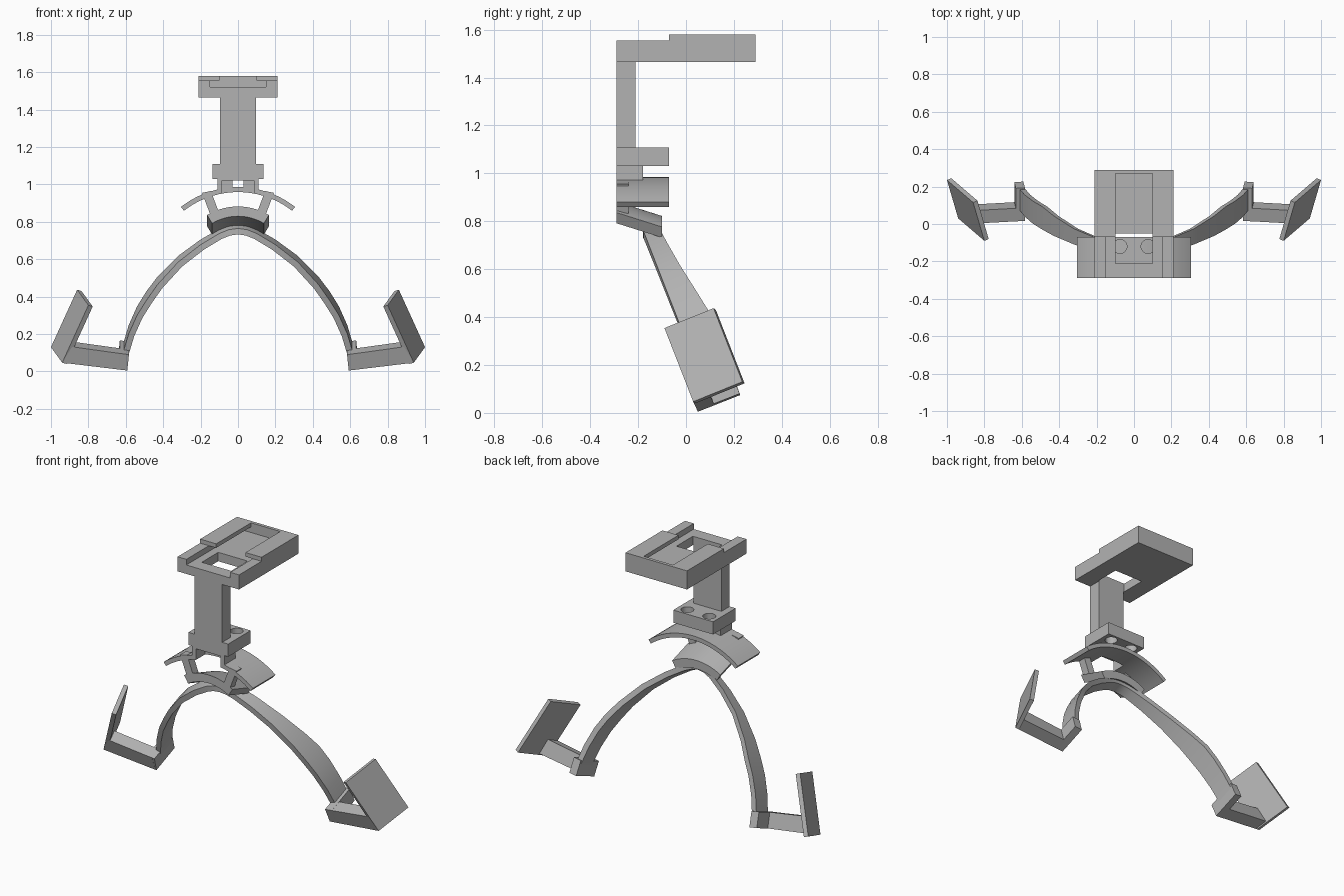
import bpy, bmesh, math
from mathutils import Vector

old = bpy.data.objects.get("Cube")
if old:
    bpy.data.objects.remove(old, do_unlink=True)

grey = bpy.data.materials.new("plain grey")
grey.use_nodes = True
colour = (0.45, 0.45, 0.45, 1)
grey.diffuse_color = colour
grey.node_tree.nodes["Principled BSDF"].inputs["Base Color"].default_value = colour


def finish(name, bm, smooth=False):
    bmesh.ops.recalc_face_normals(bm, faces=bm.faces)
    mesh = bpy.data.meshes.new(name)
    bm.to_mesh(mesh)
    bm.free()
    mesh.materials.append(grey)
    ob = bpy.data.objects.new(name, mesh)
    bpy.context.collection.objects.link(ob)
    if smooth:
        bpy.ops.object.select_all(action='DESELECT')
        ob.select_set(True)
        bpy.context.view_layer.objects.active = ob
        bpy.ops.object.shade_smooth_by_angle(angle=math.radians(30))
    return ob


def prism(name, points, vec, smooth=False):
    """Polygon extruded along a vector."""
    bm = bmesh.new()
    face = bm.faces.new([bm.verts.new(p) for p in points])
    new = bmesh.ops.extrude_face_region(bm, geom=[face], use_keep_orig=True)["geom"]
    bmesh.ops.translate(bm, vec=vec, verts=[v for v in new if isinstance(v, bmesh.types.BMVert)])
    return finish(name, bm, smooth)


def box(name, x0, x1, y0, y1, z0, z1):
    return prism(name, [(x0, y0, z0), (x1, y0, z0), (x1, y0, z1), (x0, y0, z1)], (0, y1 - y0, 0))


def cylinder(name, x, y, z0, z1, r):
    ring = [math.tau * i / 32 for i in range(32)]
    return prism(name, [(x + r * math.cos(a), y + r * math.sin(a), z0) for a in ring], (0, 0, z1 - z0))


def cut(ob, cutters):
    """Subtract the cutters, bake the result and drop the cutters."""
    for c in cutters:
        c.hide_render = True
        m = ob.modifiers.new("cut", 'BOOLEAN')
        m.operation, m.solver, m.object = 'DIFFERENCE', 'EXACT', c
    dg = bpy.context.evaluated_depsgraph_get()
    mesh = bpy.data.meshes.new_from_object(ob.evaluated_get(dg))
    ob.modifiers.clear()
    ob.data = mesh
    for c in cutters:
        bpy.data.objects.remove(c, do_unlink=True)


def arch(half, crown, radius, thick, y, n=24):
    """Closed outline of a curved strip in the xz plane."""
    a = math.asin(half / radius)
    angles = [a * (2 * i / n - 1) for i in range(n + 1)]

    def row(r):
        return [(r * math.sin(t), y, crown - radius + r * math.cos(t)) for t in angles]
    return row(radius) + row(radius - thick)[::-1]


FRONT = -0.29

# Top tray: stepped block with an undercut slot and a window
tray = prism("top_tray", [(-0.21, FRONT, 1.465), (-0.21, 0.29, 1.465), (-0.21, 0.29, 1.58),
                          (-0.21, -0.07, 1.58), (-0.21, -0.07, 1.555), (-0.21, FRONT, 1.555)], (0.42, 0, 0))
cut(tray, [box("slot_front", -0.15, 0.15, -0.4, -0.07, 1.52, 1.7),
           box("slot_under_lips", -0.15, 0.15, -0.1, 0.27, 1.52, 1.555),
           box("slot_opening", -0.1, 0.1, -0.12, 0.27, 1.53, 1.7),
           box("window", -0.1, 0.1, -0.21, -0.05, 1.4, 1.6)])

# Upright post and drilled clamp block
box("post", -0.095, 0.095, FRONT, -0.21, 1.1, 1.466)
block = box("clamp_block", -0.136, 0.136, FRONT, -0.07, 1.03, 1.108)
cut(block, [cylinder("screw_hole", s * 0.075, -0.12, 0.9, 1.2, 0.037) for s in (-1, 1)])

# Neck with a central gap, notched into the saddle
neck = box("neck", -0.11, 0.11, FRONT, -0.18, 0.965, 1.032)
cut(neck, [box("neck_gap", -0.085, 0.085, -0.4, -0.2, 0.9, 1.02),
           box("neck_slot", -0.03, 0.03, -0.4, 0, 0.985, 1.02)])
saddle = prism("saddle", arch(0.305, 0.985, 0.495, 0.026, FRONT), (0, 0.22, 0), True)
cut(saddle, [box("saddle_notch", -0.085, 0.085, -0.4, -0.2, 0.9, 1.1)])

# Hub under the saddle, sloping down to the back
prism("hub", arch(0.165, 0.882, 0.32, 0.052, FRONT), (0, 0.19, -0.06), True)

# Arched arm band: front outer edge (x, z) and band width at each station
DEPTH = Vector((0, 0.93, 0.366))
stations = [(0, 0.765, 0.065), (0.05, 0.758, 0.065), (0.1, 0.738, 0.067), (0.2, 0.678, 0.075),
            (0.32, 0.585, 0.09), (0.43, 0.465, 0.115), (0.49, 0.38, 0.132), (0.54, 0.3, 0.13),
            (0.585, 0.2, 0.125), (0.618, 0.09, 0.12)]
path = [(-x, z, w) for x, z, w in stations[:0:-1]] + stations
bm = bmesh.new()
rings = []
for i, (x, z, w) in enumerate(path):
    p, q = path[max(i - 1, 0)], path[min(i + 1, len(path) - 1)]
    t = Vector((q[0] - p[0], 0, q[1] - p[1])).normalized()
    inward = Vector((t.z, 0, -t.x)) * 0.032
    outer = Vector((x, -0.17 + (0.74 - z) * 0.389, z))
    corners = [outer, outer + DEPTH * w, outer + DEPTH * w + inward, outer + inward]
    rings.append([bm.verts.new(c) for c in corners])
for a, b in zip(rings, rings[1:]):
    for k in range(4):
        bm.faces.new([a[k], a[(k + 1) % 4], b[(k + 1) % 4], b[k]])
bm.faces.new(rings[0])
bm.faces.new(rings[-1])
finish("arm_band", bm, True)

# Struts, foot blocks, link bars and side pads on both sides
for s, side in ((1, "left"), (-1, "right")):
    def flip(points):
        return [(s * x, y, z) for x, y, z in points]

    prism(side + "_strut", flip([(0.192, FRONT, 0.955), (0.145, FRONT, 0.965),
                                 (0.102, FRONT, 0.85), (0.145, FRONT, 0.83)]), (0, 0.05, 0))
    prism(side + "_foot", flip([(0.592, 0.05, 0.005), (0.64, 0.047, 0.011),
                                (0.632, 0.014, 0.097), (0.583, 0.017, 0.09)]), DEPTH * 0.19)
    prism(side + "_link_bar", flip([(0.6, 0.049, 0.006), (0.94, 0.03, 0.047),
                                    (0.895, 0, 0.133), (0.6, 0.016, 0.092)]), DEPTH * 0.075)
    prism(side + "_pad", flip([(0.94, 0.03, 0.047), (1.0, 0.235, 0.13),
                               (0.86, 0.115, 0.437), (0.8, -0.09, 0.354)]),
          Vector((-0.89 * s, 0.367, -0.263)) * 0.026)
